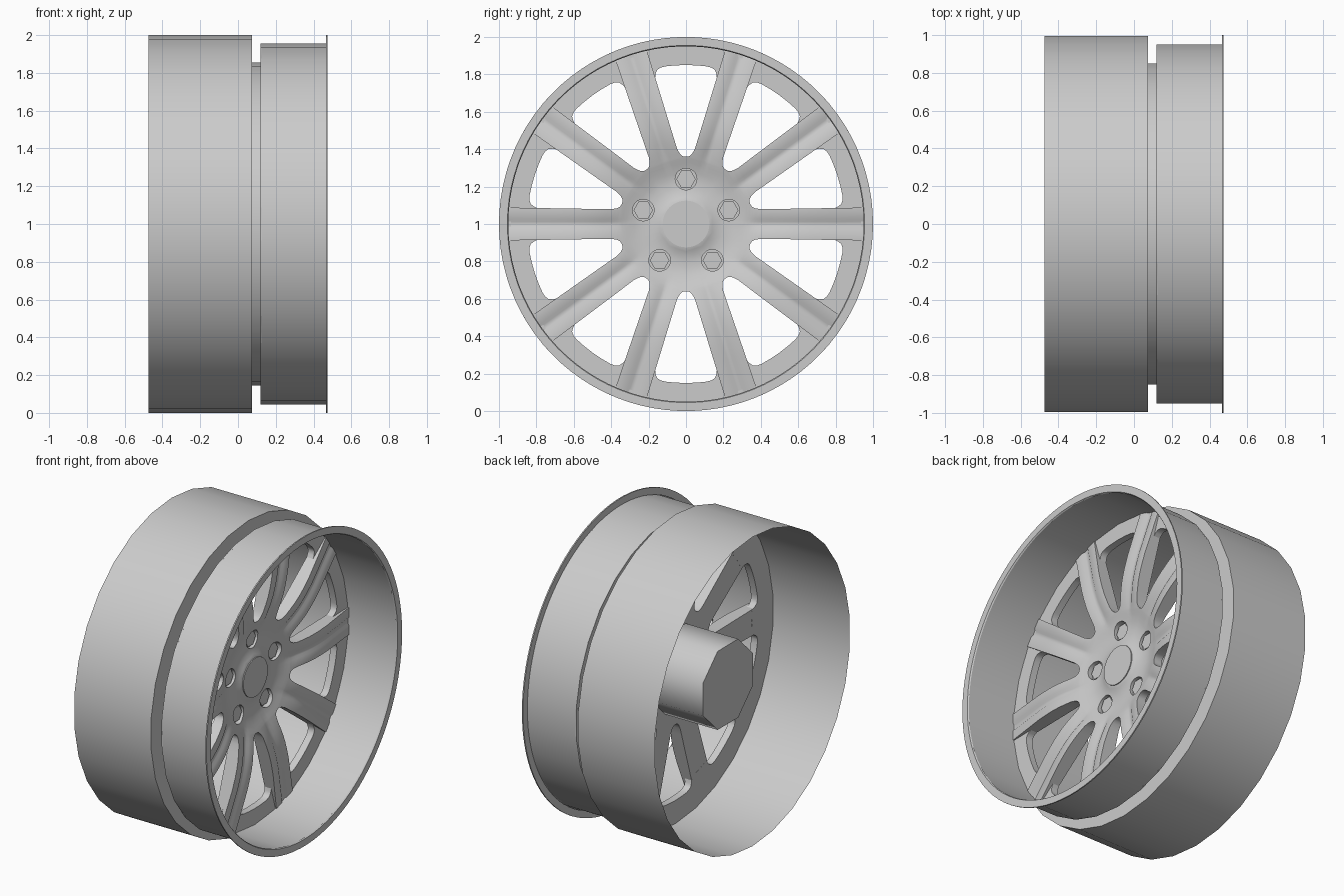
import bpy, bmesh, math
from math import sin, cos, tan, pi, radians

cube = bpy.data.objects.get("Cube")
if cube:
    bpy.data.objects.remove(cube, do_unlink=True)

grey = bpy.data.materials.new("wheel grey")
grey.use_nodes = True
grey.diffuse_color = (0.6, 0.6, 0.6, 1)
grey.node_tree.nodes["Principled BSDF"].inputs["Base Color"].default_value = (0.6, 0.6, 0.6, 1)


def place(x, u, v, a):
    """Point at u along and v across the spoke direction a, axle on x."""
    return (x, u * cos(a) - v * sin(a), 1 + u * sin(a) + v * cos(a))


def finish(bm, name, recalc=True):
    bmesh.ops.remove_doubles(bm, verts=bm.verts, dist=0.0002)
    if recalc:
        bmesh.ops.recalc_face_normals(bm, faces=bm.faces)
    mesh = bpy.data.meshes.new(name)
    bm.to_mesh(mesh)
    bm.free()
    mesh.materials.append(grey)
    obj = bpy.data.objects.new(name, mesh)
    bpy.context.collection.objects.link(obj)
    return obj


def smooth(obj, angle=35):
    bpy.ops.object.select_all(action="DESELECT")
    obj.select_set(True)
    bpy.context.view_layer.objects.active = obj
    bpy.ops.object.shade_smooth_by_angle(angle=radians(angle))


def skin(bm, rows, closed=False):
    """Quads between successive rows of points."""
    rows = [[bm.verts.new(p) for p in row] for row in rows]
    if closed:
        rows.append(rows[0])
    for r, s in zip(rows, rows[1:]):
        for i in range(len(r) - 1):
            bm.faces.new((r[i], r[i + 1], s[i + 1], s[i]))


def revolve(name, profile, sides, offset=0.0):
    bm = bmesh.new()
    skin(bm, [[place(x, r, 0, offset + 2 * pi * i / sides) for x, r in profile]
              for i in range(sides)], closed=True)
    smooth(finish(bm, name))


def add_cylinder(bm, x0, x1, radius, sides, y=0.0, z=1.0, turn=0.0):
    ends = []
    for x in (x0, x1):
        ends.append([bm.verts.new((x, y + radius * cos(turn + 2 * pi * i / sides),
                                   z + radius * sin(turn + 2 * pi * i / sides)))
                     for i in range(sides)])
    for i in range(sides):
        j = (i + 1) % sides
        bm.faces.new((ends[0][i], ends[0][j], ends[1][j], ends[1][i]))
    bm.faces.new(ends[0][::-1])
    bm.faces.new(ends[1])


def lookup(table, t):
    """Smoothed interpolation through (t, value) pairs."""
    for (a, p), (b, q) in zip(table, table[1:]):
        if t <= b:
            return p + (q - p) * (t - a) / (b - a)
    return table[-1][1]


# Barrel, groove and outer rim wall
revolve("barrel", [(-0.475, 1), (0.075, 1), (0.075, 0.855), (0.12, 0.855),
                   (0.12, 0.955), (0.466, 0.955)], 30, radians(6))
# Thin lip on the open side
revolve("rim_lip", [(0.466, 0.955), (0.466, 1), (0.474, 1), (0.474, 0.955),
                    (0.466, 0.95)], 90)

# Ring around the windows, with rounded window corners
corner = [(-18, 0.78), (-12.6, 0.78), (-11.9, 0.8), (-11.4, 0.82), (-10.6, 0.838),
          (-9.2, 0.847), (-7.5, 0.85), (-4, 0.85)]
corner += [(0, 0.85)] + [(-a, r) for a, r in corner[:0:-1]]
bm = bmesh.new()
rows = []
for k in range(10):
    for deg, r in corner:
        a = radians(18 + 36 * k + deg)
        rows.append([place(0.121, 0.95, 0, a), place(0.121, r, 0, a),
                     place(0.075, r, 0, a), place(0.075, 0.858, 0, a)])
skin(bm, rows, closed=True)
smooth(finish(bm, "window_ring"))

# Hub face and ten spokes as one closed body
surface = [(0, 0.122), (0.12, 0.122), (0.165, 0.104), (0.2, 0.099), (0.25, 0.1),
           (0.3, 0.112), (0.35, 0.13), (0.42, 0.149), (0.5, 0.161), (0.58, 0.165),
           (0.68, 0.16), (0.8, 0.146), (0.96, 0.127)]
fillet = [(0.342, 0.111), (0.346, 0.101), (0.354, 0.092), (0.37, 0.084),
          (0.4, 0.079), (0.96, 0.088)]
stations = [0, 0.06, 0.12, 0.14, 0.165, 0.2, 0.225, 0.25, 0.275, 0.3, 0.32, 0.342,
            0.346, 0.354, 0.37, 0.4, 0.45, 0.5, 0.55, 0.6, 0.68, 0.76, 0.829, 0.835, 0.95]
bm = bmesh.new()
for k in range(10):
    a = radians(36 * k)
    tops, bottoms = [], []
    for u in stations:
        w = u * tan(pi / 10) if u <= 0.342 else lookup(fillet, u)
        depth = 0.009 * min(1, max(0, (u - 0.3) / 0.1))
        half = [w, min(0.026, w * 0.5), min(0.012, w * 0.25)]
        across = [-h for h in half] + half[::-1]
        back = 0.0755 if u < 0.83 else 0.1195
        tops.append([place(lookup(surface, math.hypot(u, v)) - (depth if abs(v) < 0.013 else 0),
                           u, v, a) for v in across])
        bottoms.append([place(back, u, v, a) for v in across])
    skin(bm, tops)
    skin(bm, bottoms)
    n = stations.index(0.342)
    for side in (0, -1):
        skin(bm, [[t[side], b[side]] for t, b in zip(tops[n:], bottoms[n:])])
    skin(bm, [tops[-1], bottoms[-1]])
bmesh.ops.remove_doubles(bm, verts=bm.verts, dist=0.0002)
bmesh.ops.dissolve_degenerate(bm, edges=bm.edges, dist=0.0001)
spokes = finish(bm, "spokes")

# Round pockets for the nuts
nut_spots = [(0.24 * cos(radians(90 + 72 * i)), 1 + 0.24 * sin(radians(90 + 72 * i)))
             for i in range(5)]
bm = bmesh.new()
for y, z in nut_spots:
    add_cylinder(bm, 0.078, 0.3, 0.058, 20, y, z)
cutter = finish(bm, "pocket_cutter")
cutter.hide_render = True
cut = spokes.modifiers.new("pockets", "BOOLEAN")
cut.operation = "DIFFERENCE"
cut.solver = "EXACT"
cut.object = cutter
bpy.ops.object.select_all(action="DESELECT")
spokes.select_set(True)
bpy.context.view_layer.objects.active = spokes
bpy.ops.object.modifier_apply(modifier=cut.name)
bpy.data.objects.remove(cutter, do_unlink=True)
smooth(spokes)

# Hexagonal nuts
bm = bmesh.new()
for y, z in nut_spots:
    add_cylinder(bm, 0.076, 0.09, 0.052, 6, y, z)
finish(bm, "wheel_nuts")

# Centre cap and the hub behind the spokes
bm = bmesh.new()
add_cylinder(bm, 0.09, 0.126, 0.125, 32)
smooth(finish(bm, "centre_cap"))
bm = bmesh.new()
add_cylinder(bm, -0.3, 0.0755, 0.275, 8, turn=pi / 8)
smooth(finish(bm, "rear_hub"), 50)
